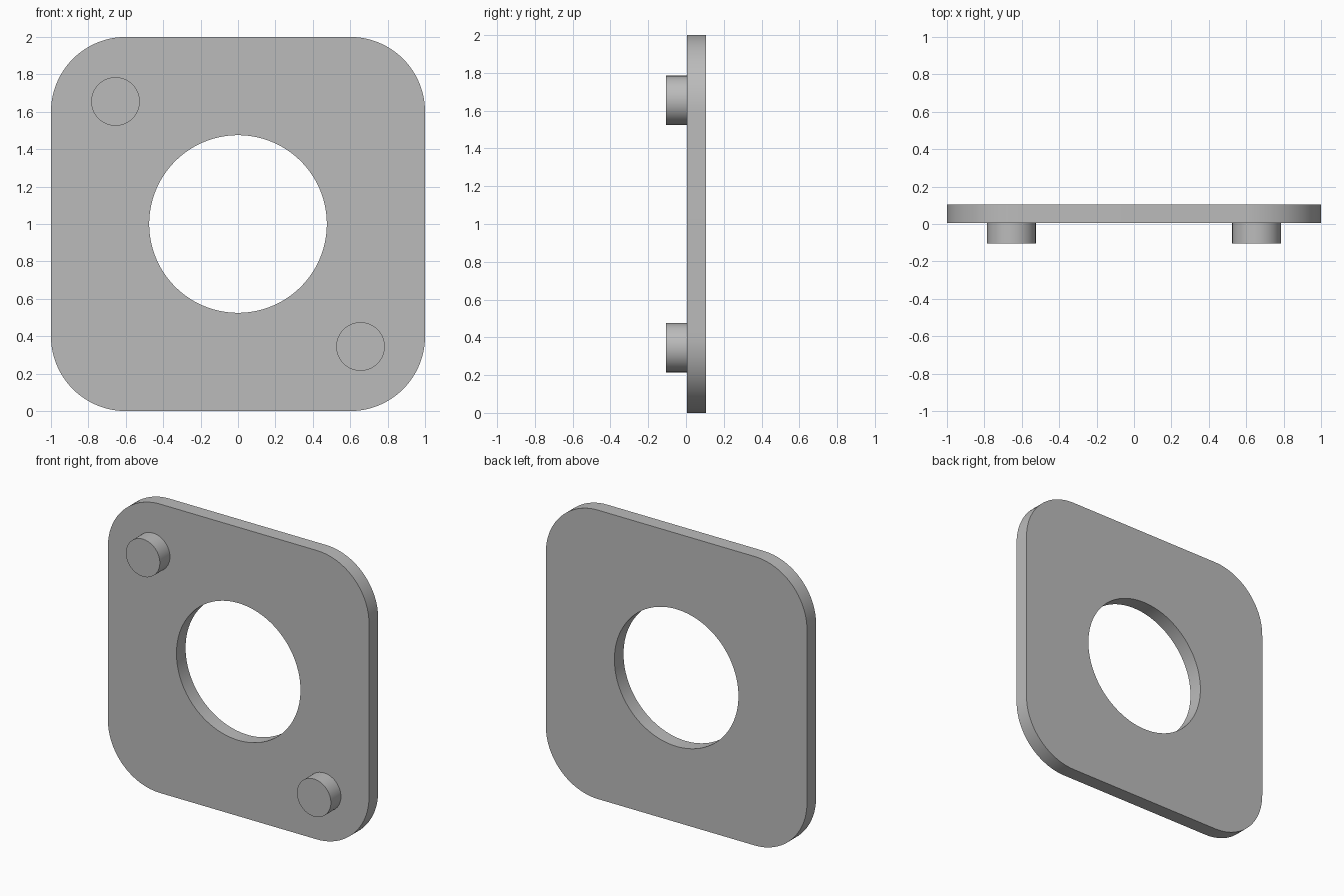
import bpy, bmesh
from math import sin, cos, pi, radians
from mathutils import Vector

cube = bpy.data.objects.get("Cube")
if cube:
    bpy.data.objects.remove(cube, do_unlink=True)

FRONT, SEAT, BACK = -0.105, 0.005, 0.105
CENTRE_Z = 1.0

grey = bpy.data.materials.new("plain_grey")
grey.use_nodes = True
colour = (0.5, 0.5, 0.5, 1)
grey.diffuse_color = colour
grey.node_tree.nodes["Principled BSDF"].inputs["Base Color"].default_value = colour


def circle(radius, count, cx=0, cz=CENTRE_Z):
    return [(cx + radius * cos(2 * pi * i / count), cz + radius * sin(2 * pi * i / count))
            for i in range(count)]


def rounded_square(half, radius, steps):
    points = []
    inner = half - radius
    for corner, (sx, sz) in enumerate([(1, 1), (-1, 1), (-1, -1), (1, -1)]):
        for i in range(steps + 1):
            a = pi / 2 * (corner + i / steps)
            points.append((sx * inner + radius * cos(a), CENTRE_Z + sz * inner + radius * sin(a)))
    return points


def extruded(name, loops, y0, y1):
    """Fill the outlines (later ones are holes) and extrude along y."""
    bm = bmesh.new()
    edges = []
    for loop in loops:
        verts = [bm.verts.new((x, y0, z)) for x, z in loop]
        edges += [bm.edges.new((v, verts[i - 1])) for i, v in enumerate(verts)]
    bmesh.ops.triangle_fill(bm, edges=edges, use_beauty=True, normal=Vector((0, -1, 0)))
    result = bmesh.ops.extrude_face_region(bm, geom=bm.faces[:], use_keep_orig=True)
    moved = [g for g in result["geom"] if isinstance(g, bmesh.types.BMVert)]
    bmesh.ops.translate(bm, verts=moved, vec=(0, y1 - y0, 0))
    bmesh.ops.recalc_face_normals(bm, faces=bm.faces[:])
    mesh = bpy.data.meshes.new(name)
    bm.to_mesh(mesh)
    bm.free()
    mesh.materials.append(grey)
    obj = bpy.data.objects.new(name, mesh)
    bpy.context.collection.objects.link(obj)
    bpy.ops.object.select_all(action="DESELECT")
    obj.select_set(True)
    bpy.context.view_layer.objects.active = obj
    bpy.ops.object.shade_smooth_by_angle(angle=radians(30))
    return obj


# Rounded plate with a round central opening
extruded("plate", [rounded_square(1.0, 0.4, 24), circle(0.475, 96)], SEAT, BACK)

# Two locating pegs on opposite front corners
for name, side in (("upper_right_peg", -1), ("lower_left_peg", 1)):
    extruded(name, [circle(0.13, 48, side * 0.655, CENTRE_Z - side * 0.655)], FRONT, SEAT)
